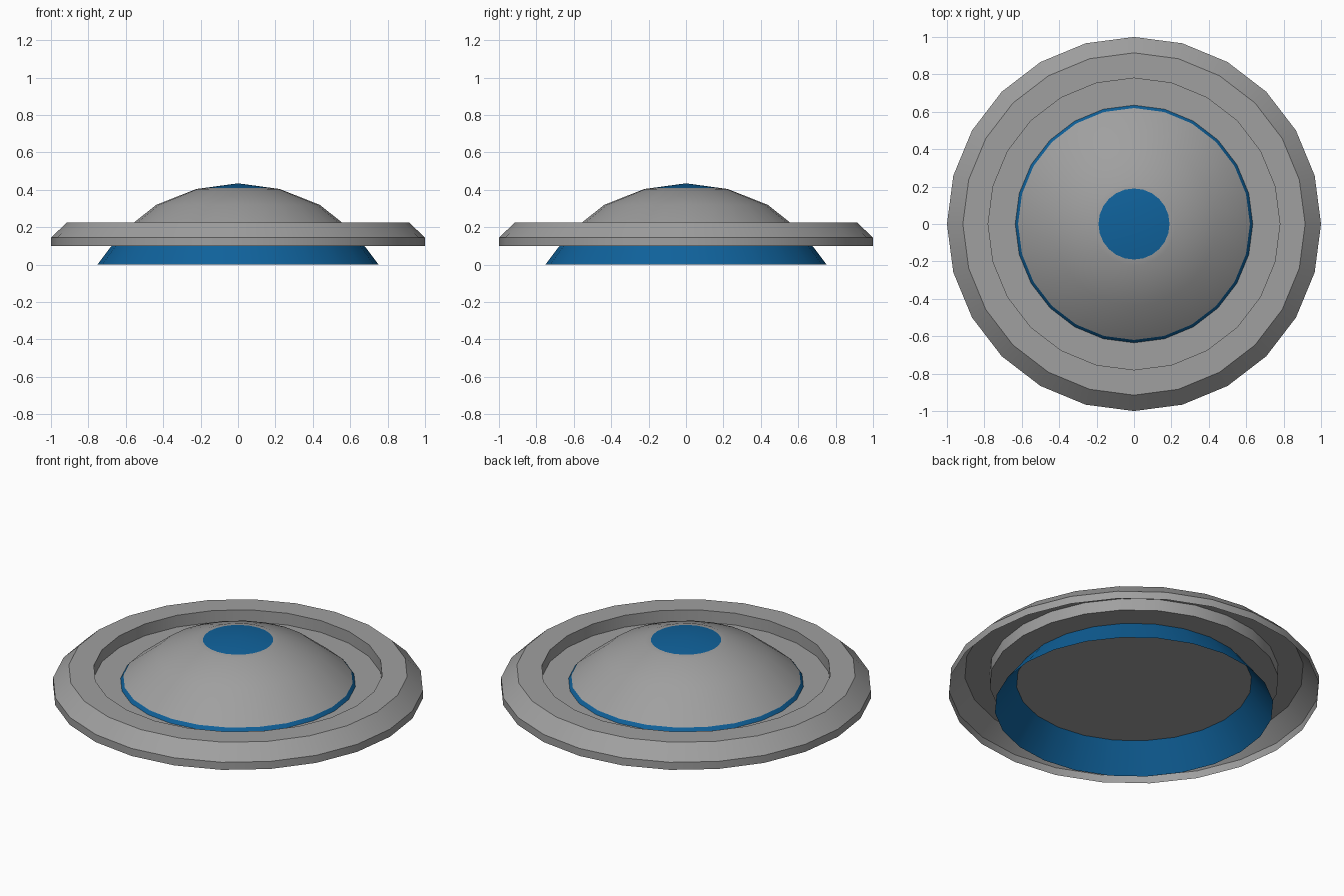
import bpy, bmesh, math

if "Cube" in bpy.data.objects:
    bpy.data.objects.remove(bpy.data.objects["Cube"])

SIDES = 24

blue = bpy.data.materials.new("blue")
blue.diffuse_color = (0.005, 0.122, 0.33, 1)
blue.use_nodes = True
blue.node_tree.nodes["Principled BSDF"].inputs["Base Color"].default_value = blue.diffuse_color
grey = bpy.data.materials.new("dark_grey")
grey.diffuse_color = (0.35, 0.35, 0.35, 1)
grey.use_nodes = True
grey.node_tree.nodes["Principled BSDF"].inputs["Base Color"].default_value = grey.diffuse_color


def lathe(name, profile, material):
    """Spin an (r, z) profile, ordered outer-bottom to centre, around z."""
    bm = bmesh.new()
    rings = []
    for r, z in profile:
        if r == 0:
            rings.append([bm.verts.new((0, 0, z))] * SIDES)
        else:
            rings.append([bm.verts.new((r * math.cos(math.tau * i / SIDES),
                                        r * math.sin(math.tau * i / SIDES), z))
                          for i in range(SIDES)])
    for a, b in zip(rings, rings[1:]):
        for i in range(SIDES):
            j = (i + 1) % SIDES
            corners = [a[i], a[j], b[j], b[i]]
            bm.faces.new(list(dict.fromkeys(corners)))
    mesh = bpy.data.meshes.new(name)
    bm.to_mesh(mesh)
    bm.free()
    mesh.materials.append(material)
    obj = bpy.data.objects.new(name, mesh)
    bpy.context.collection.objects.link(obj)
    bpy.ops.object.select_all(action='DESELECT')
    obj.select_set(True)
    bpy.context.view_layer.objects.active = obj
    bpy.ops.object.shade_smooth_by_angle(angle=math.radians(30))
    return obj


# Thin hollow rim with its recessed floor
lathe("rim_and_floor", [(1, 0.1), (1, 0.145), (0.915, 0.225), (0.78, 0.225),
                        (0.78, 0.155), (0, 0.155)], grey)

# Flared skirt, open underneath, poking just above the floor
lathe("skirt", [(0.752, 0), (0.62, 0.175)], blue)

# Shallow dome with a coloured cap (second slot) at its centre
dome = lathe("dome", [(0.62, 0.175), (0.437, 0.32), (0.222, 0.405),
                      (0.19, 0.409), (0, 0.435)], grey)
dome.data.materials.append(blue)
for face in dome.data.polygons:
    if len(face.vertices) == 3:
        face.material_index = 1
